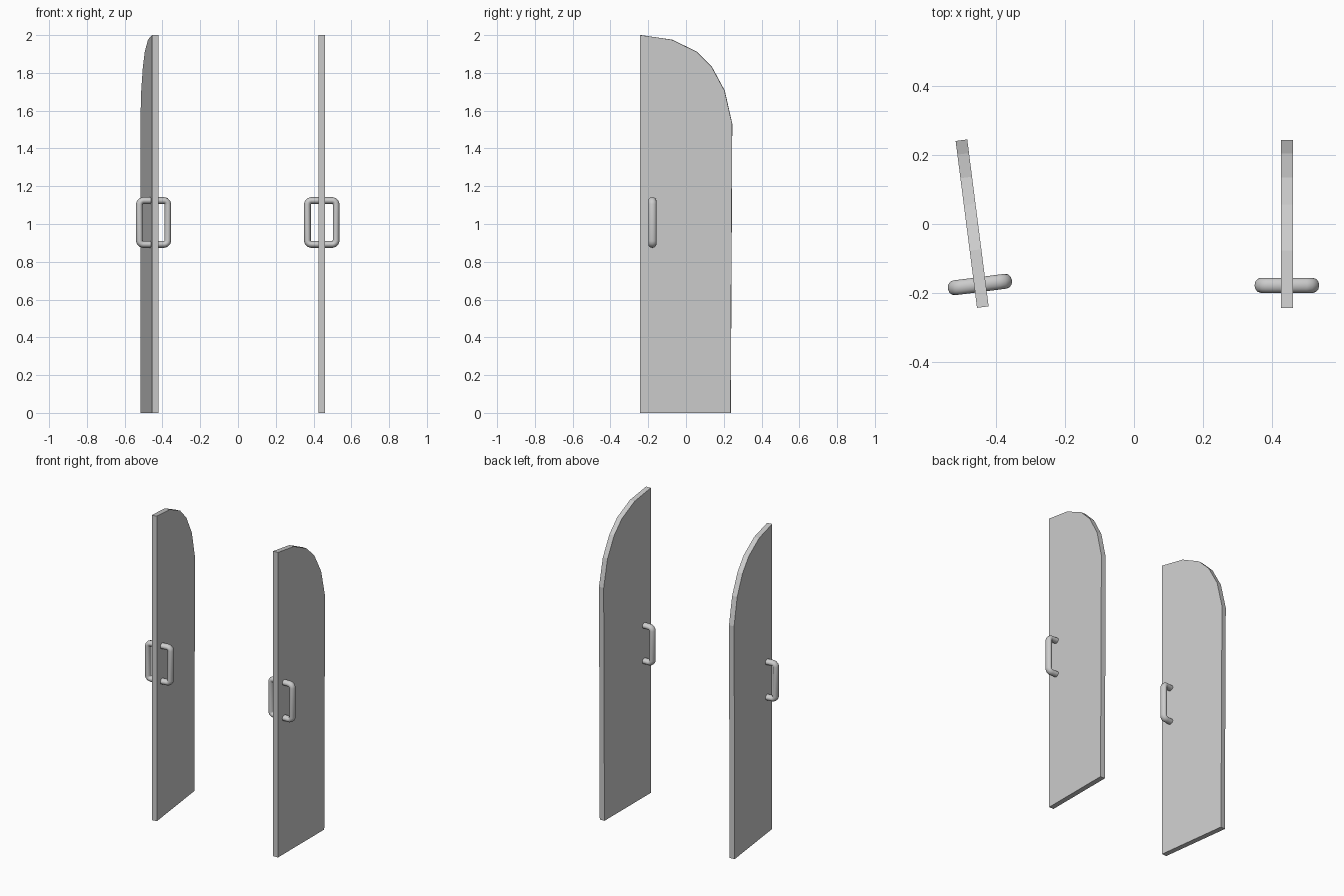
import bpy, bmesh, math
from mathutils import Matrix

if "Cube" in bpy.data.objects:
    bpy.data.objects.remove(bpy.data.objects["Cube"])

THICK = 0.034
# door outline in (y, z), rounded towards the hinge side
OUTLINE = [(-0.244, 0), (0.236, 0), (0.244, 1.53), (0.204, 1.706), (0.135, 1.833),
           (0.056, 1.912), (-0.077, 1.976), (-0.244, 2.0)]


def panel(name, place):
    bm = bmesh.new()
    face = bm.faces.new([bm.verts.new((-THICK / 2, y, z)) for y, z in OUTLINE])
    ext = bmesh.ops.extrude_face_region(bm, geom=[face])
    verts = [v for v in ext["geom"] if isinstance(v, bmesh.types.BMVert)]
    bmesh.ops.translate(bm, verts=verts, vec=(THICK, 0, 0))
    bmesh.ops.recalc_face_normals(bm, faces=bm.faces)
    me = bpy.data.meshes.new(name)
    bm.to_mesh(me)
    bm.free()
    ob = bpy.data.objects.new(name, me)
    bpy.context.collection.objects.link(ob)
    ob.matrix_world = place


def handle(name, place, side):
    # C-shaped path in the x-z plane with rounded corners
    reach, half, r = 0.076, 0.116, 0.02
    arc = [(reach - r + r * math.sin(a), half - r + r * math.cos(a))
           for a in (math.radians(d) for d in range(0, 91, 30))]
    upper = [(0.012, half)] + arc
    path = upper + [(x, -z) for x, z in reversed(upper)]
    cu = bpy.data.curves.new(name, 'CURVE')
    cu.dimensions = '3D'
    cu.bevel_depth = 0.018
    cu.bevel_resolution = 4
    cu.use_fill_caps = True
    sp = cu.splines.new('POLY')
    sp.points.add(len(path) - 1)
    for p, (x, z) in zip(sp.points, path):
        p.co = (side * x, 0, z, 1)
    ob = bpy.data.objects.new(name, cu)
    bpy.context.collection.objects.link(ob)
    # the bar is slightly oval in section
    ob.matrix_world = place @ Matrix.Translation((0, -0.178, 1.008)) @ Matrix.Diagonal((1, 1.2, 1, 1))
    bpy.ops.object.select_all(action='DESELECT')
    ob.select_set(True)
    bpy.context.view_layer.objects.active = ob
    bpy.ops.object.convert(target='MESH')
    bpy.ops.object.shade_smooth_by_angle(angle=math.radians(50))


# right door closed straight, left door swung slightly
doors = {
    "right": Matrix.Translation((0.4435, 0, 0)),
    "left": Matrix.Translation((-0.4695, 0.001, 0)) @ Matrix.Rotation(math.radians(7.3), 4, 'Z'),
}
for label, place in doors.items():
    panel(label + "_door_panel", place)
    handle(label + "_door_handle_a", place, 1)
    handle(label + "_door_handle_b", place, -1)
